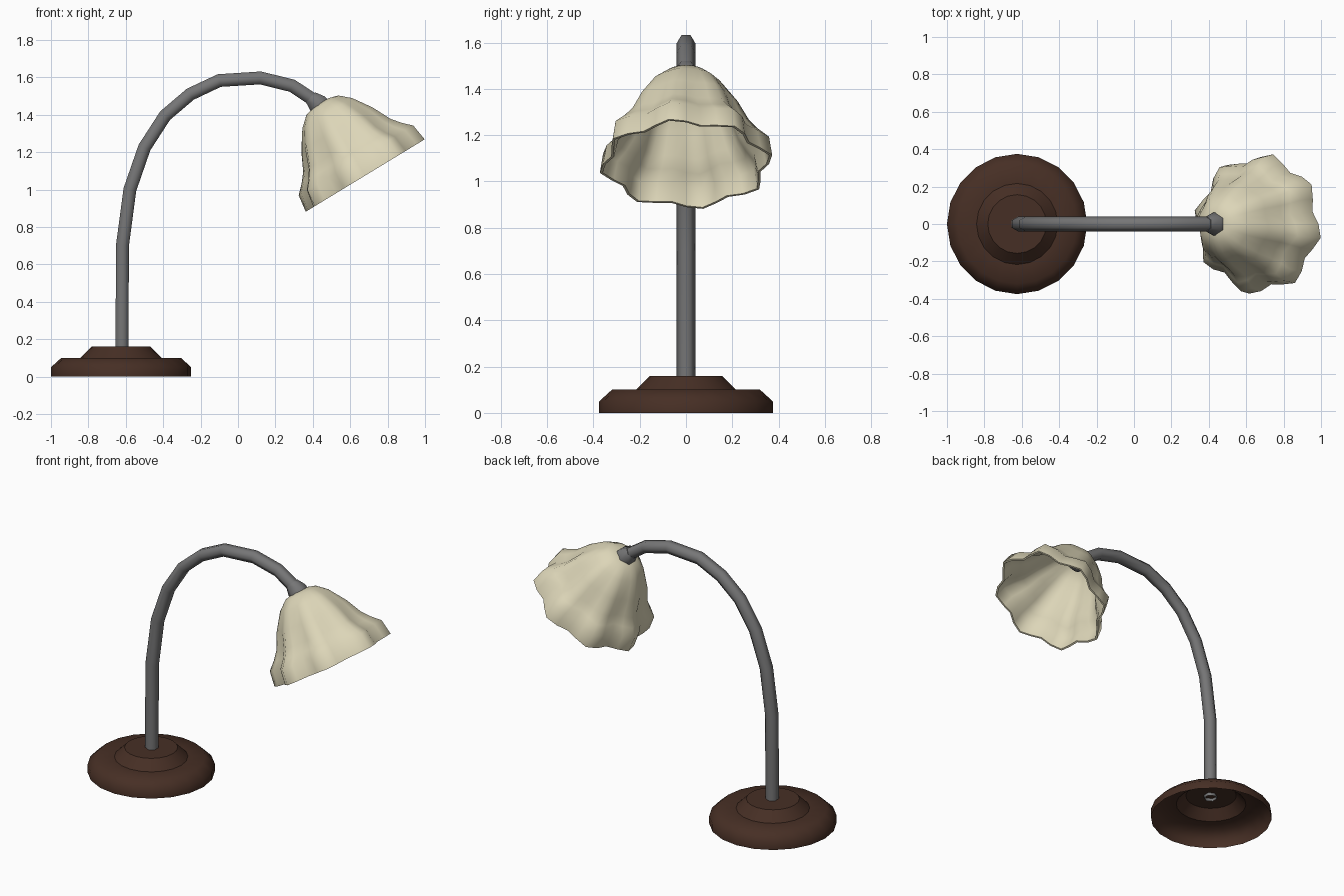
import bpy, bmesh, math
from mathutils import Vector

if "Cube" in bpy.data.objects:
    bpy.data.objects.remove(bpy.data.objects["Cube"])


def material(name, rgb):
    m = bpy.data.materials.new(name)
    m.diffuse_color = (*rgb, 1)
    m.use_nodes = True
    m.node_tree.nodes["Principled BSDF"].inputs["Base Color"].default_value = m.diffuse_color
    return m


BROWN = material("dark brown", (0.062, 0.028, 0.018))
GREY = material("metal grey", (0.18, 0.18, 0.182))
CREAM = material("cream", (0.72, 0.67, 0.48))


def loft(name, rings, mat, sharp=()):
    """Skin a list of closed point rings; 'sharp' lists rings with a hard edge."""
    bm = bmesh.new()
    vs = [[bm.verts.new(p) for p in ring] for ring in rings]
    n = len(rings[0])
    for a, b in zip(vs, vs[1:]):
        for i in range(n):
            j = (i + 1) % n
            bm.faces.new((a[i], a[j], b[j], b[i])).smooth = True
    for k in sharp:
        for i in range(n):
            bm.edges.get((vs[k][i], vs[k][(i + 1) % n])).smooth = False
    bmesh.ops.remove_doubles(bm, verts=bm.verts, dist=1e-5)
    bmesh.ops.recalc_face_normals(bm, faces=bm.faces)
    me = bpy.data.meshes.new(name)
    bm.to_mesh(me)
    bm.free()
    me.materials.append(mat)
    ob = bpy.data.objects.new(name, me)
    bpy.context.collection.objects.link(ob)
    return ob


def ring(center, axis, n, radius):
    """Points around an axis lying in the xz plane; radius is a function of angle."""
    e2 = Vector((axis.z, 0, -axis.x))
    out = []
    for i in range(n):
        a = 2 * math.pi * i / n
        out.append(center + radius(a) * (math.cos(a) * Vector((0, 1, 0)) + math.sin(a) * e2))
    return out


# Base: stepped dish, open underneath
foot = Vector((-0.625, 0, 0))
UP = Vector((0, 0, 1))
profile = [(0.375, 0), (0.375, 0.05), (0.32, 0.10), (0.217, 0.10), (0.157, 0.16), (0, 0.16)]
loft("base", [ring(foot + UP * z, UP, 20, lambda a, r=r: r) for r, z in profile],
     BROWN, sharp=(3, 4))

# Curved stem: six-sided tube
path = [Vector((x, 0, z)) for x, z in [
    (-0.62, 0.14), (-0.618, 0.70), (-0.578, 1.0), (-0.5, 1.225), (-0.39, 1.395),
    (-0.255, 1.51), (-0.10, 1.583), (0.12, 1.597), (0.29, 1.555), (0.43, 1.462)]]
rings = []
for i, p in enumerate(path):
    d_in = (p - path[max(i - 1, 0)]).normalized()
    d_out = (path[min(i + 1, len(path) - 1)] - p).normalized()
    rings.append(ring(p, (d_in + d_out).normalized(), 6, lambda a: 0.04))
loft("stem", rings, GREY)

# Socket collar at the end of the stem
ax = Vector((0.74, 0, -0.67)).normalized()
start = Vector((0.388, 0, 1.493))
collar = [(0, 0), (0.042, 0), (0.062, 0.05), (0.06, 0.10), (0.045, 0.13), (0, 0.13)]
loft("socket", [ring(start + ax * t, ax, 6, lambda a, r=r: r) for r, t in collar],
     GREY, sharp=(1,))

# Scalloped bell shade: outer wall, rim, inner wall
mouth = Vector((0.68, 0, 1.075))
tilt = Vector((-0.52, 0, 0.855)).normalized()
PHASE = math.radians(10)
outer = [(0, 0.455, 0), (0.05, 0.455, 0), (0.10, 0.44, 0), (0.155, 0.39, 0.004),
         (0.218, 0.29, 0.010), (0.26, 0.19, 0.018), (0.295, 0.14, 0.024),
         (0.338, 0.095, 0.028), (0.354, 0, 0.026)]  # radius, height, lobe depth
T = 0.012
inner = [(max(r - T, 0), h if h == 0 else h - T * 0.7, w) for r, h, w in reversed(outer)]
shade = [ring(mouth + tilt * h, tilt, 32,
              lambda a, r=r, w=w: r + w * math.cos(8 * (a - PHASE)))
         for r, h, w in outer + inner]
loft("shade", shade, CREAM, sharp=(len(outer) - 1, len(outer)))
